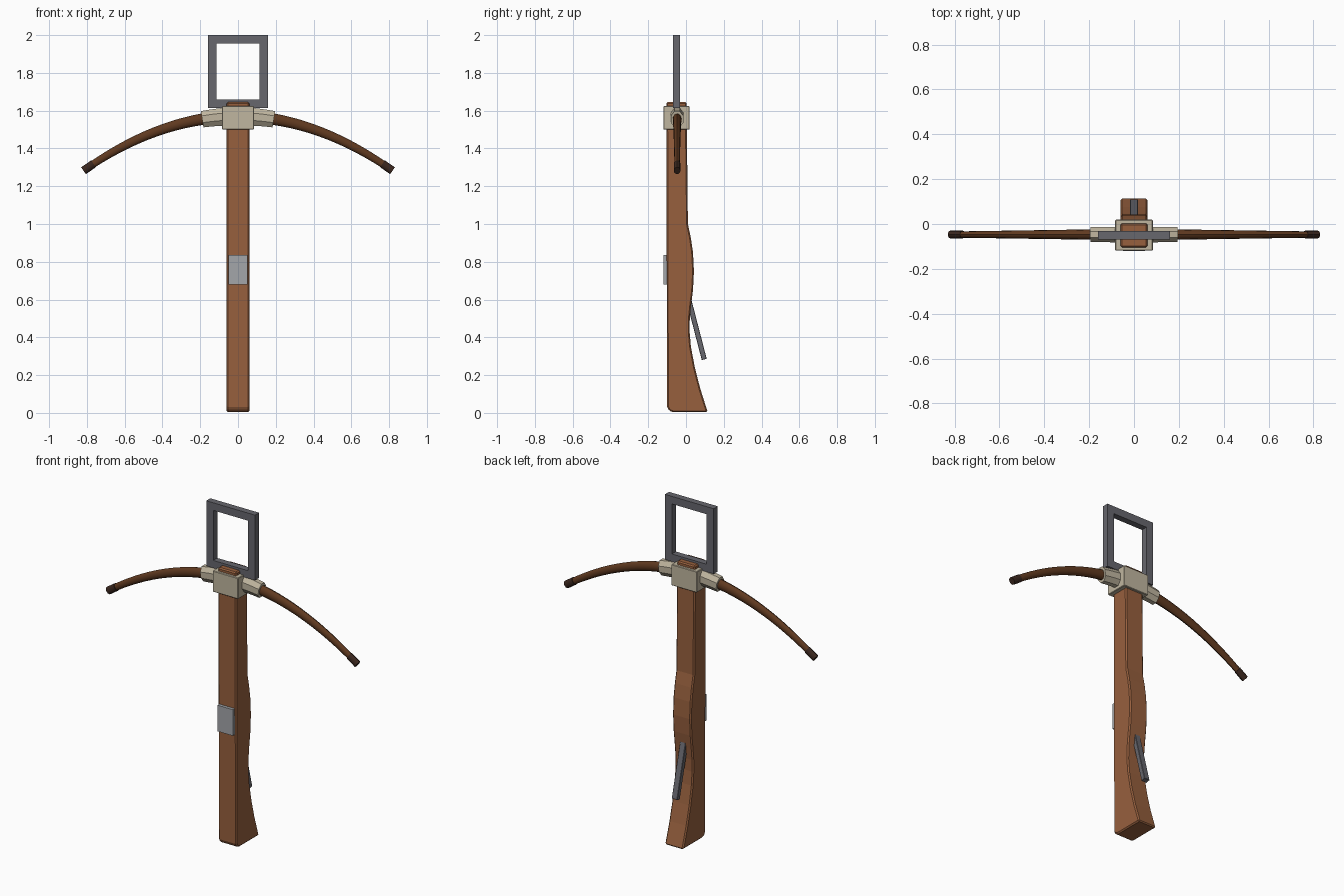
import bpy, bmesh, math
from mathutils import Matrix

if "Cube" in bpy.data.objects:
    bpy.data.objects.remove(bpy.data.objects["Cube"])


def mat(name, r, g, b):
    m = bpy.data.materials.new(name)
    m.diffuse_color = (r, g, b, 1)
    m.use_nodes = True
    m.node_tree.nodes["Principled BSDF"].inputs["Base Color"].default_value = m.diffuse_color
    return m


WOOD = mat("stock wood", 0.31, 0.117, 0.048)
BOW = mat("bow wood", 0.115, 0.041, 0.014)
TIP = mat("dark tip", 0.043, 0.02, 0.013)
CORD = mat("binding cord", 0.53, 0.47, 0.35)
IRON = mat("dark iron", 0.135, 0.135, 0.155)
STEEL = mat("pale steel", 0.37, 0.38, 0.40)


def finish(name, bm, material, bevel=0.0, smooth=None, segments=1):
    bmesh.ops.recalc_face_normals(bm, faces=bm.faces)
    me = bpy.data.meshes.new(name)
    bm.to_mesh(me)
    bm.free()
    me.materials.append(material)
    ob = bpy.data.objects.new(name, me)
    bpy.context.collection.objects.link(ob)
    if smooth:
        bpy.ops.object.select_all(action='DESELECT')
        ob.select_set(True)
        bpy.context.view_layer.objects.active = ob
        bpy.ops.object.shade_smooth_by_angle(angle=math.radians(smooth))
    if bevel:
        b = ob.modifiers.new("bevel", 'BEVEL')
        b.width, b.segments = bevel, segments
        b.limit_method, b.angle_limit = 'ANGLE', math.radians(40)
    return ob


def box(name, size, loc, material, bevel=0.0, tilt=0.0):
    bm = bmesh.new()
    m = (Matrix.Translation(loc) @ Matrix.Rotation(tilt, 4, 'X')
         @ Matrix.Diagonal((*size, 1)))
    bmesh.ops.create_cube(bm, size=1, matrix=m)
    return finish(name, bm, material, bevel)


def arc_z(x):
    return 1.57 - 0.43 * x * x


def limb(name, x0, x1, rad0, rad1, material, steps, sides, y=-0.047, turn=0.0):
    """Tapered tube following the bow arc; rad = (depth radius, height radius)."""
    bm = bmesh.new()
    rings = []
    for i in range(steps + 1):
        t = i / steps
        x = x0 + (x1 - x0) * t
        ry, rn = (a + (b - a) * t for a, b in zip(rad0, rad1))
        slope = math.atan(-0.86 * x)
        ring = []
        for k in range(sides):
            a = 2 * math.pi * k / sides + turn
            n = rn * math.sin(a)
            ring.append(bm.verts.new((x - n * math.sin(slope), y + ry * math.cos(a),
                                      arc_z(x) + n * math.cos(slope))))
        rings.append(ring)
    for r, s in zip(rings, rings[1:]):
        for k in range(sides):
            j = (k + 1) % sides
            bm.faces.new((r[k], r[j], s[j], s[k]))
    bm.faces.new(rings[0])
    bm.faces.new(rings[-1])
    return finish(name, bm, material, smooth=35)


# Stock: side profile (y, z) extruded across x
profile = [(0.115, 0.004), (-0.07, 0.004), (-0.09, 0.012), (-0.10, 0.032),
           (-0.104, 1.645), (0.003, 1.645), (0.01, 1.0), (0.025, 0.93),
           (0.037, 0.85), (0.042, 0.75), (0.037, 0.65), (0.027, 0.57),
           (0.02, 0.5), (0.019, 0.43), (0.026, 0.35), (0.047, 0.24), (0.075, 0.13)]
bm = bmesh.new()
face = bm.faces.new([bm.verts.new((-0.06, y, z)) for y, z in profile])
ext = bmesh.ops.extrude_face_region(bm, geom=[face])
bmesh.ops.translate(bm, vec=(0.12, 0, 0),
                    verts=[v for v in ext["geom"] if isinstance(v, bmesh.types.BMVert)])
finish("stock", bm, WOOD, bevel=0.007)

# Bow limbs, end tips and the cord sleeves at the roots
for side, s in (("left", -1), ("right", 1)):
    limb("bow_limb_" + side, 0, s * 0.78, (0.026, 0.034), (0.014, 0.019), BOW, 16, 12)
    limb("bow_tip_" + side, s * 0.765, s * 0.818, (0.0175, 0.022), (0.0175, 0.022), TIP, 1, 12)
    limb("sleeve_" + side, s * 0.05, s * 0.19, (0.038, 0.052), (0.036, 0.047), CORD, 3, 8,
         turn=math.pi / 8)

# Binding block around the stock head
box("binding_block", (0.168, 0.138, 0.125), (0, -0.05, 1.562), CORD, bevel=0.003)

# Stirrup frame at the nose: outer rectangle with a square opening
bm = bmesh.new()
outer = [(-0.16, 1.613), (0.16, 1.613), (0.16, 2.0), (-0.16, 2.0)]
inner = [(-0.114, 1.658), (0.114, 1.658), (0.114, 1.955), (-0.114, 1.955)]
loops = [[bm.verts.new((x, y, z)) for x, z in pts]
         for pts, y in ((outer, -0.069), (inner, -0.069), (inner, -0.031), (outer, -0.031))]
for a, b in zip(loops, loops[1:] + loops[:1]):
    for k in range(4):
        j = (k + 1) % 4
        bm.faces.new((a[k], a[j], b[j], b[k]))
finish("stirrup", bm, IRON)

# String catch plate on the front, trigger lever at the back
box("string_catch", (0.10, 0.06, 0.155), (0, -0.09, 0.758), STEEL)
box("trigger_lever", (0.036, 0.027, 0.36), (0, 0.0515, 0.457), IRON, bevel=0.002,
    tilt=math.radians(14.5))
